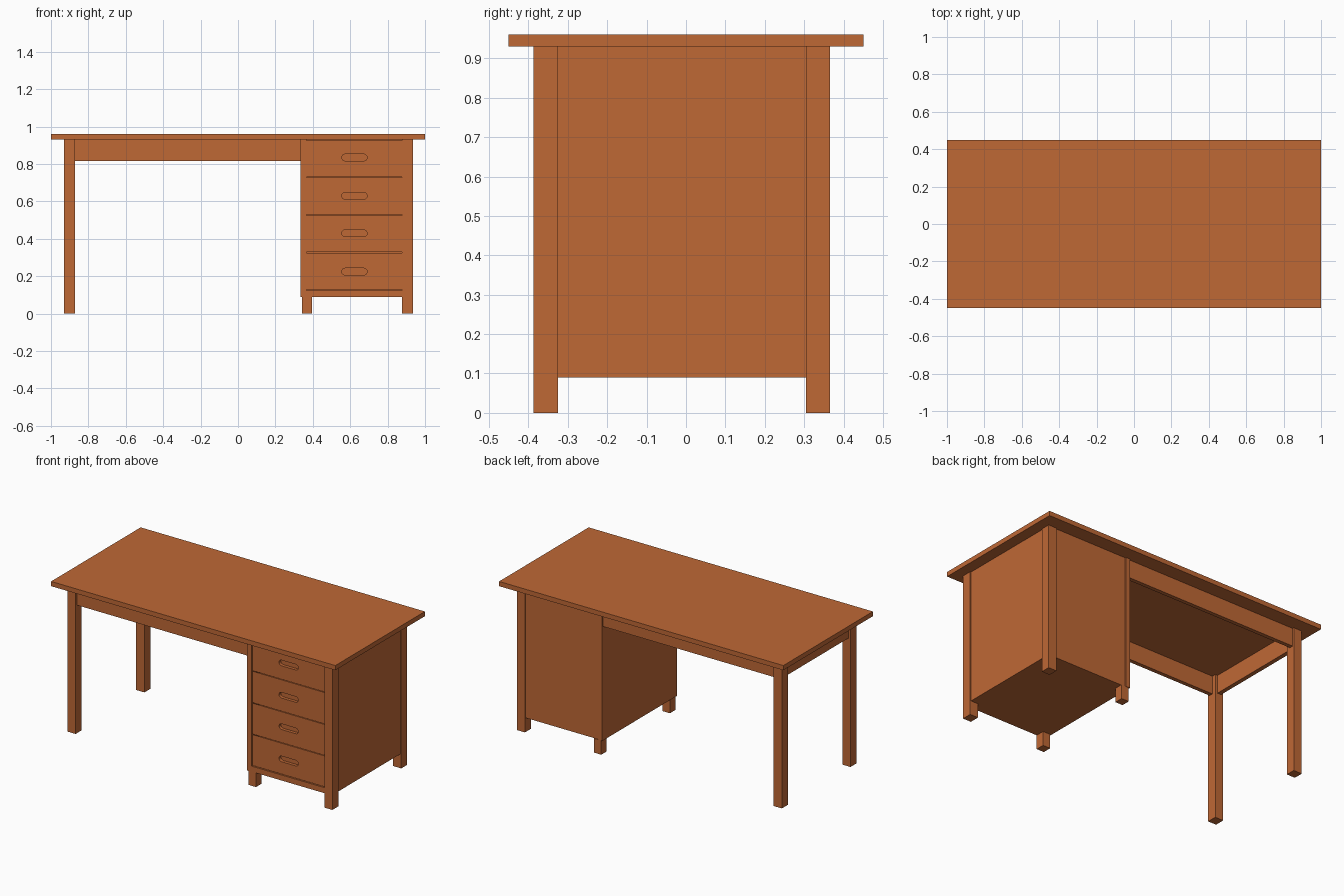
import bpy, bmesh, math

if "Cube" in bpy.data.objects:
    bpy.data.objects.remove(bpy.data.objects["Cube"])

wood = bpy.data.materials.new("warm wood")
wood.diffuse_color = (0.52, 0.138, 0.036, 1)
wood.use_nodes = True
wood.node_tree.nodes["Principled BSDF"].inputs["Base Color"].default_value = wood.diffuse_color


def box(name, x, y, z):
    """Box from (min, max) ranges on each axis."""
    bm = bmesh.new()
    bmesh.ops.create_cube(bm, size=1)
    for v in bm.verts:
        v.co = [r[0] if c < 0 else r[1] for c, r in zip(v.co, (x, y, z))]
    me = bpy.data.meshes.new(name)
    bm.to_mesh(me)
    bm.free()
    me.materials.append(wood)
    ob = bpy.data.objects.new(name, me)
    bpy.context.collection.objects.link(ob)
    return ob


def drawer_front(name, x, z, slot_z, y_mid, half_thick):
    """Board with a rounded grip slot cut through it."""
    cu = bpy.data.curves.new(name, 'CURVE')
    cu.dimensions = '2D'
    cu.fill_mode = 'BOTH'
    cu.extrude = half_thick
    cx, r, half = 0.6225, 0.018, 0.05
    slot = []
    for side in (1, -1):
        for i in range(9):
            a = math.pi * i / 8 - math.pi / 2
            slot.append((cx + side * (half + r * math.cos(a)),
                         slot_z + side * r * math.sin(a)))
    board = [(x[0], z[0]), (x[1], z[0]), (x[1], z[1]), (x[0], z[1])]
    for loop in (board, slot):
        s = cu.splines.new('POLY')
        s.points.add(len(loop) - 1)
        for p, (px, pz) in zip(s.points, loop):
            p.co = (px, pz, 0, 1)
        s.use_cyclic_u = True
    cu.materials.append(wood)
    ob = bpy.data.objects.new(name, cu)
    ob.rotation_euler = (math.pi / 2, 0, 0)
    ob.location.y = y_mid
    bpy.context.collection.objects.link(ob)
    bpy.ops.object.select_all(action='DESELECT')
    ob.select_set(True)
    bpy.context.view_layer.objects.active = ob
    bpy.ops.object.convert(target='MESH')


# Table top
box("table_top", (-1, 1), (-0.45, 0.45), (0.93, 0.96))

# Legs and short inner feet
for side, y in (("front", (-0.387, -0.325)), ("back", (0.305, 0.365))):
    box(side + "_left_leg", (-0.93, -0.872), y, (0, 0.93))
    box(side + "_right_leg", (0.878, 0.935), y, (0, 0.93))
    box(side + "_inner_foot", (0.343, 0.395), (y[0] + 0.003, y[1] - 0.003), (0, 0.09))

# Aprons under the open side
box("front_apron", (-0.872, 0.336), (-0.375, -0.35), (0.815, 0.93))
box("back_apron", (-0.872, 0.336), (0.33, 0.355), (0.815, 0.93))
box("left_apron", (-0.915, -0.888), (-0.325, 0.305), (0.815, 0.93))

# Cabinet carcass
box("inner_side_panel", (0.335, 0.365), (-0.386, 0.364), (0.09, 0.93))
box("outer_side_panel", (0.90, 0.929), (-0.325, 0.305), (0.09, 0.93))
box("cabinet_back", (0.365, 0.878), (0.33, 0.358), (0.09, 0.93))
box("cabinet_bottom", (0.365, 0.90), (-0.325, 0.33), (0.09, 0.12))
box("bottom_rail", (0.365, 0.878), (-0.384, -0.325), (0.09, 0.125))

# Drawers: slotted front with a box behind
edges = [0.127, 0.327, 0.527, 0.73, 0.929]
for i in range(4):
    lo, hi = edges[i] + 0.002, edges[i + 1] - 0.002
    drawer_front(f"drawer_front_{i + 1}", (0.367, 0.876), (lo, hi),
                 (0.225, 0.43, 0.63, 0.835)[i], -0.37, 0.01)
    box(f"drawer_box_{i + 1}", (0.37, 0.873), (-0.36, 0.30), (lo + 0.004, hi - 0.004))
